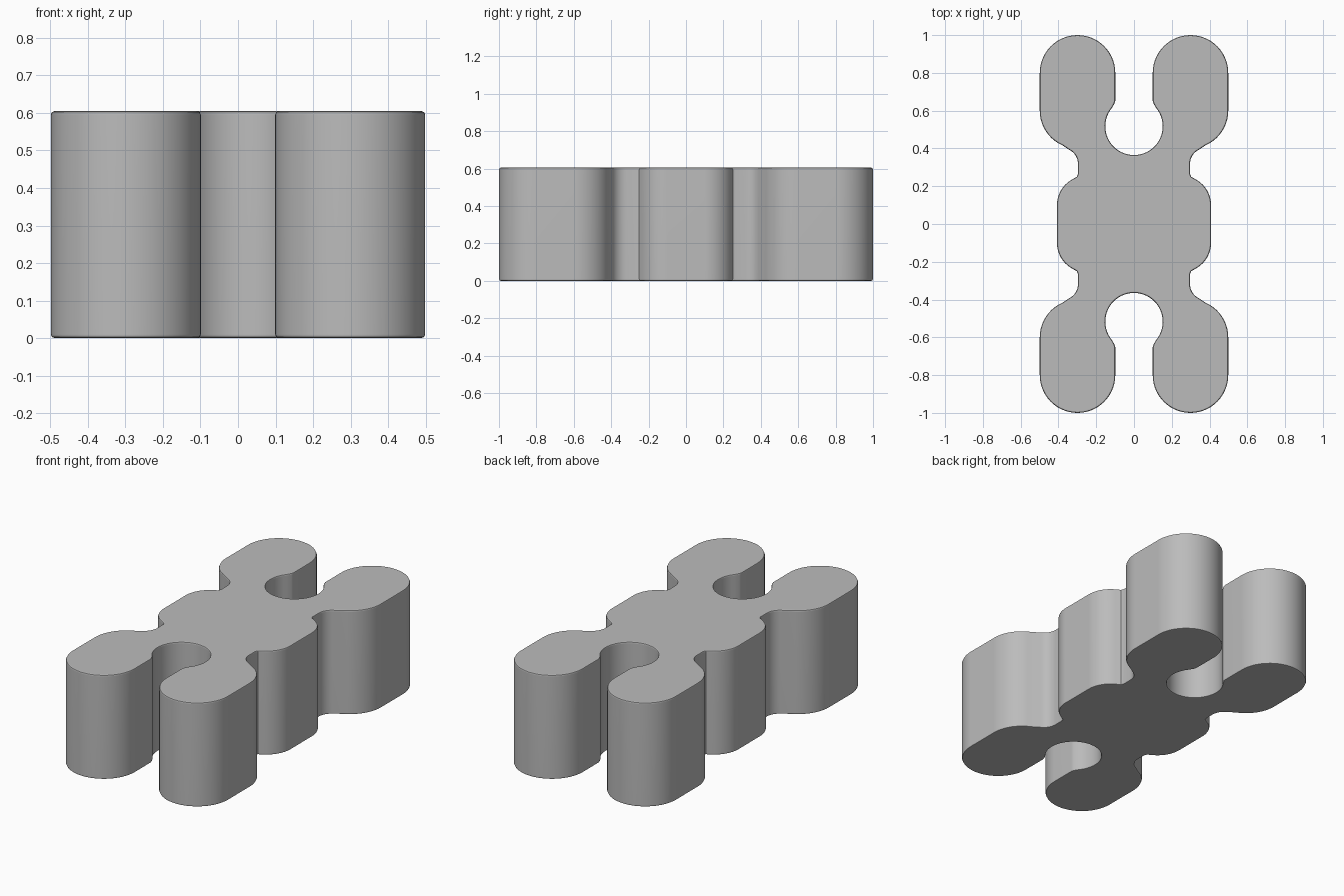
import bpy, bmesh, math

cube = bpy.data.objects.get("Cube")
if cube:
    bpy.data.objects.remove(cube, do_unlink=True)

HEIGHT = 0.605


def arc(cx, cy, r, start, end, steps):
    """Points along a circular arc, angles in degrees."""
    pts = []
    for i in range(steps + 1):
        a = math.radians(start + (end - start) * i / steps)
        pts.append((cx + r * math.cos(a), cy + r * math.sin(a)))
    return pts


# One quarter of the outline, from the waist side to the end socket
quarter = (
    arc(0.253, 0.1, 0.155, 0, 62, 10)            # rounded waist
    + [(0.303, 0.25), (0.297, 0.265)]            # neck
    + arc(0.377, 0.32, 0.08, 180, 115, 8)        # fillet into the lobe
    + arc(0.299, 0.6, 0.2, -66, 0, 10)           # lobe shoulder
    + arc(0.299, 0.8, 0.2, 0, 180, 28)           # lobe tip
    + [(0.099, 0.652), (0.104, 0.637)]           # mouth of the socket
    + arc(0, 0.517, 0.152, 40, -90, 20)          # round socket
)

# Mirror the quarter into the full closed outline
half = quarter + [(-x, y) for x, y in reversed(quarter[:-1])]
outline = half + [(x, -y) for x, y in reversed(half)]

# Extrude the outline and soften the two rims
bm = bmesh.new()
base = bm.faces.new([bm.verts.new((x, y, 0)) for x, y in outline])
top = bmesh.ops.extrude_face_region(bm, geom=[base], use_keep_orig=True)
bmesh.ops.translate(bm, vec=(0, 0, HEIGHT),
                    verts=[v for v in top["geom"] if isinstance(v, bmesh.types.BMVert)])
bmesh.ops.recalc_face_normals(bm, faces=bm.faces)
rims = [e for e in bm.edges if abs(e.verts[0].co.z - e.verts[1].co.z) < 1e-5]
bmesh.ops.bevel(bm, geom=rims, offset=0.01, segments=2, profile=0.5, affect='EDGES')

mesh = bpy.data.meshes.new("connector_block")
bm.to_mesh(mesh)
bm.free()
block = bpy.data.objects.new("connector_block", mesh)
bpy.context.collection.objects.link(block)

# Single grey material
grey = bpy.data.materials.new("plain grey")
grey.use_nodes = True
colour = (0.5, 0.5, 0.5, 1)
grey.diffuse_color = colour
grey.node_tree.nodes["Principled BSDF"].inputs["Base Color"].default_value = colour
mesh.materials.append(grey)

# Smooth walls, flat caps
bpy.ops.object.select_all(action='DESELECT')
block.select_set(True)
bpy.context.view_layer.objects.active = block
bpy.ops.object.shade_smooth_by_angle(angle=math.radians(35))
weighted = block.modifiers.new("flat_caps", 'WEIGHTED_NORMAL')
weighted.keep_sharp = True
